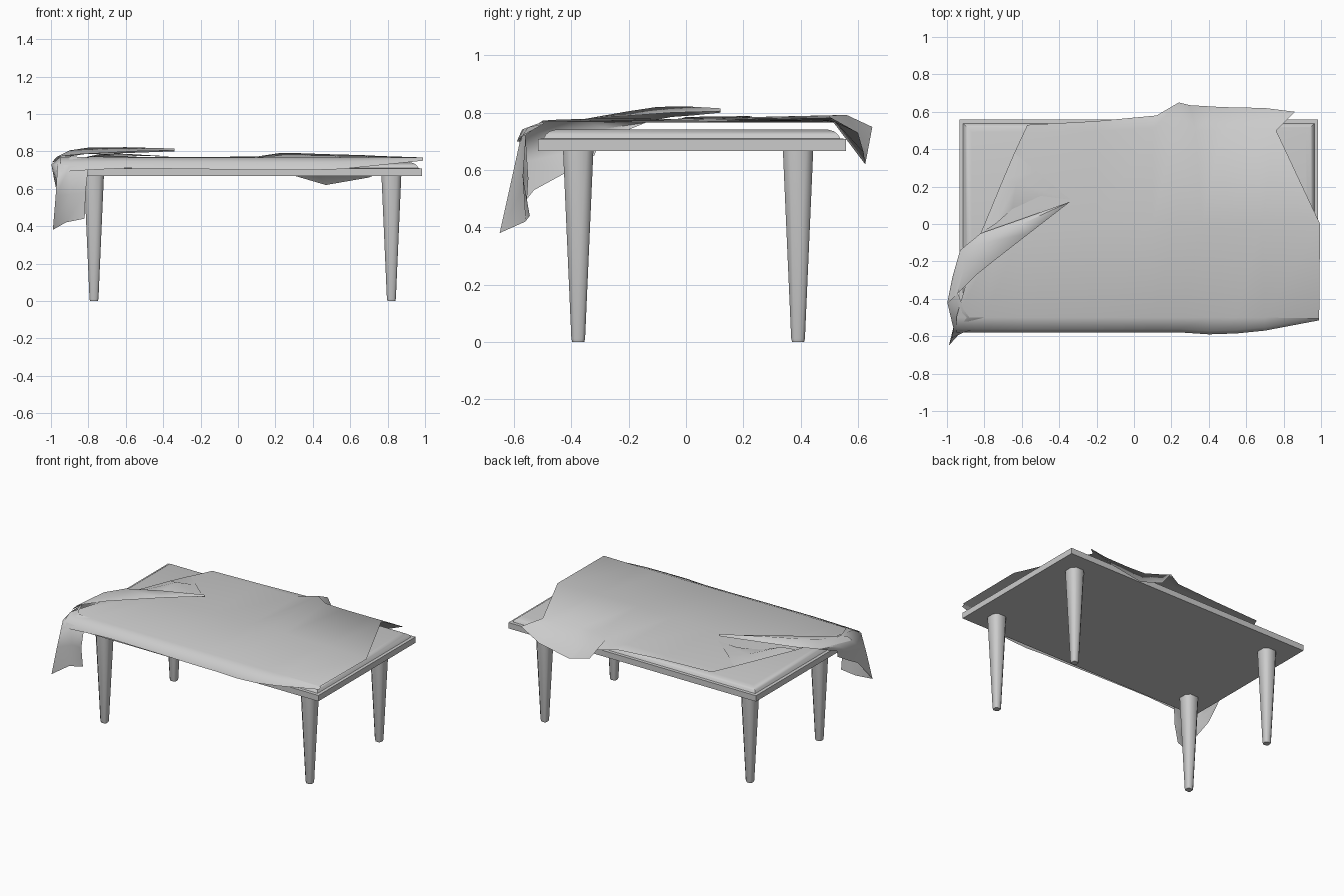
import bpy, bmesh
from mathutils import Vector


def finish(name, bm, angle=0.7):
    bmesh.ops.remove_doubles(bm, verts=bm.verts, dist=0.0005)
    bmesh.ops.recalc_face_normals(bm, faces=bm.faces)
    me = bpy.data.meshes.new(name)
    bm.to_mesh(me)
    bm.free()
    ob = bpy.data.objects.new(name, me)
    bpy.context.collection.objects.link(ob)
    bpy.ops.object.select_all(action='DESELECT')
    ob.select_set(True)
    bpy.context.view_layer.objects.active = ob
    bpy.ops.object.shade_smooth_by_angle(angle=angle)
    return ob


def loft(name, rows, closed=False, angle=0.7):
    """Bridge equal-length rows of points; closed rows are capped."""
    bm = bmesh.new()
    vs = [[bm.verts.new(p) for p in r] for r in rows]
    n = len(rows[0])
    for a, b in zip(vs, vs[1:]):
        for i in range(n if closed else n - 1):
            j = (i + 1) % n
            bm.faces.new((a[i], a[j], b[j], b[i]))
    if closed:
        bm.faces.new(vs[0])
        bm.faces.new(vs[-1])
    return finish(name, bm, angle)


# Table top: rectangle rings following a stepped, rounded edge profile
def rect(inset, z):
    x0, x1, y0, y1 = -0.933 + inset, 0.985 - inset, -0.517 + inset, 0.558 - inset
    return [(x0, y0, z), (x1, y0, z), (x1, y1, z), (x0, y1, z)]


profile = [(0, .667), (0, .708), (.02, .71), (.028, .724), (.042, .735), (.066, .742)]
loft("table_top", [rect(*p) for p in profile], closed=True)


# Legs: tapered squares with cut corners
def leg_ring(cx, cy, r, z):
    c = r * 0.55
    pts = [(r, -c), (r, c), (c, r), (-c, r), (-r, c), (-r, -c), (-c, -r), (c, -r)]
    return [(cx + x, cy + y, z) for x, y in pts]


for side, cx in (("left", -0.77), ("right", 0.82)):
    for end, cy in (("front", -0.376), ("back", 0.391)):
        rings = [leg_ring(cx, cy, r, z) for r, z in ((.021, 0), (.024, .012), (.053, .67))]
        loft(f"{end}_{side}_leg", rings, closed=True, angle=0.9)

# Main cloth: stations of front hem, back crease and back hem
stations = [
    ((-.95, -.58, .69), (-.83, -.08, .765), (-.82, -.05, .765)),
    ((-.80, -.58, .70), (-.65, .35, .766), (-.64, .38, .766)),
    ((-.60, -.58, .71), (-.57, .48, .770), (-.57, .53, .765)),
    ((-.20, -.58, .705), (-.20, .50, .770), (-.20, .55, .762)),
    ((.10, -.58, .70), (.10, .51, .772), (.12, .58, .755)),
    ((.25, -.58, .70), (.23, .56, .792), (.24, .65, .750)),
    ((.40, -.59, .70), (.33, .50, .790), (.30, .635, .67)),
    ((.55, -.585, .705), (.47, .50, .785), (.47, .625, .62)),
    ((.70, -.57, .72), (.66, .51, .780), (.70, .62, .66)),
    ((.99, -.515, .75), (.76, .50, .775), (.86, .60, .73)),
]
rows = []
for i, (f, c, d) in enumerate(stations):
    last = i == len(stations) - 1
    edge = Vector((f[0], -.505 if last else -.50, .768))
    lip = Vector((f[0], f[1] + .018, f[2] * .4 + .768 * .6))
    mid = edge.lerp(Vector(c), 0.5)
    if last:
        mid = Vector((.995, 0, .767))
    rows.append([f, lip, edge, mid, c, d])
loft("cloth_sheet", rows, angle=1.2)

# Cloth hanging around the front left corner
loft("cloth_corner_drape", [
    [(-.80, -.50, .768), (-.88, -.50, .772), (-.91, -.46, .775), (-.94, -.37, .778), (-.92, -.28, .78), (-.88, -.12, .78)],
    [(-.80, -.56, .72), (-.90, -.575, .72), (-.965, -.56, .73), (-.998, -.42, .73), (-.97, -.28, .745), (-.93, -.14, .765)],
    [(-.815, -.57, .58), (-.90, -.55, .57), (-.975, -.61, .56), (-.965, -.55, .63), (-.985, -.42, .66), (-.96, -.30, .70)],
    [(-.82, -.545, .44), (-.92, -.56, .42), (-.99, -.65, .38), (-.96, -.53, .53), (-.97, -.42, .59), (-.95, -.32, .65)],
], angle=1.2)

# Folded-over flap, pointing to the middle of the table
loft("cloth_folded_flap", [
    [(-.995, -.42, .74), (-.93, -.14, .768), (-.82, -.05, .785), (-.62, .02, .79), (-.34, .12, .800)],
    [(-.97, -.40, .77), (-.90, -.20, .805), (-.80, -.10, .82), (-.60, .00, .822), (-.34, .12, .815)],
    [(-.94, -.37, .775), (-.84, -.27, .785), (-.74, -.19, .79), (-.56, -.05, .80), (-.34, .12, .805)],
], angle=1.2)

# Pocket under the flap
loft("cloth_pocket", [
    [(-.82, -.05, .768), (-.70, .24, .770), (-.64, .38, .768)],
    [(-.74, .00, .785), (-.63, .22, .788), (-.52, .28, .775)],
    [(-.65, .08, .772), (-.50, .15, .775), (-.34, .13, .772)],
], angle=1.2)
